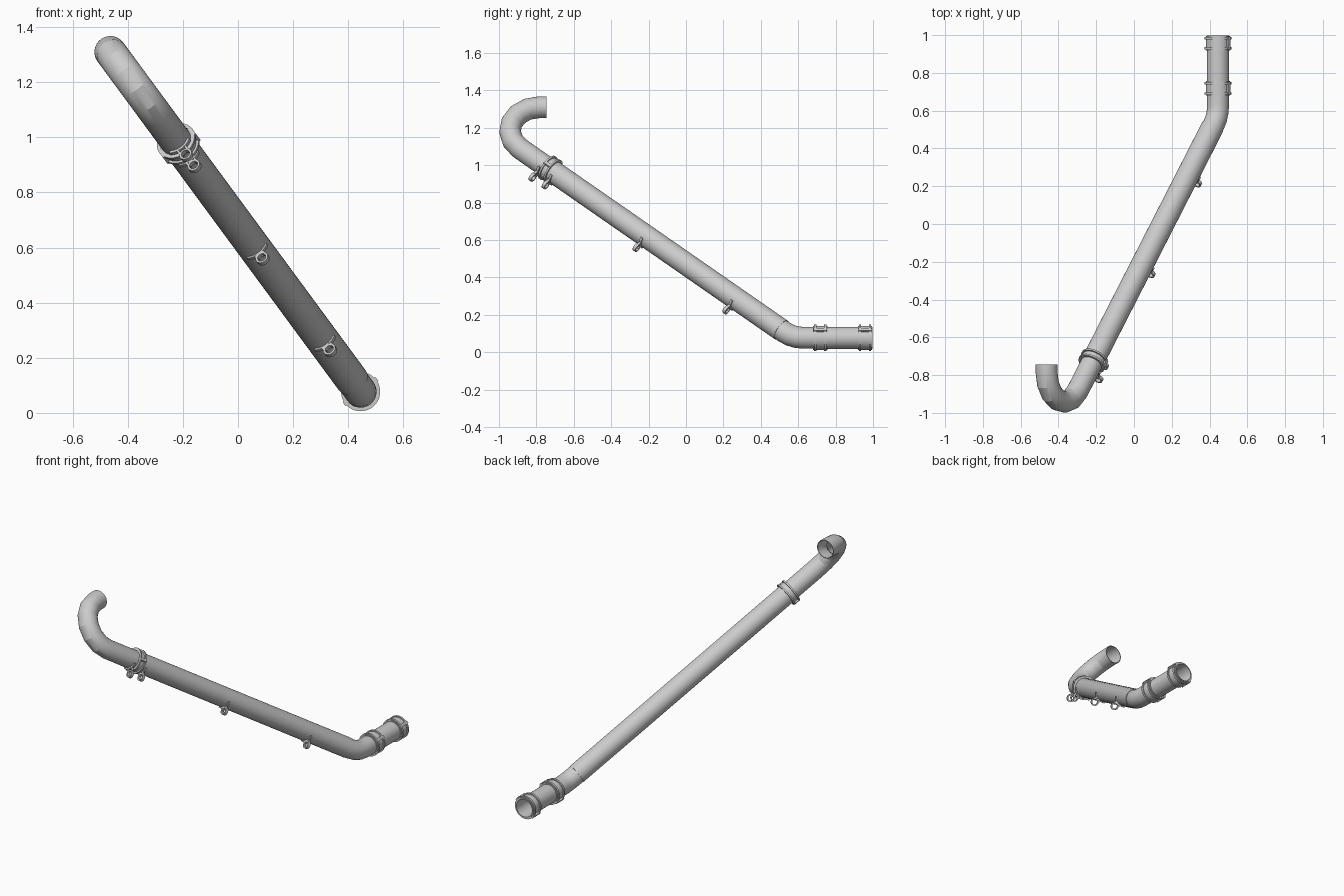
import bpy, bmesh
from math import sin, cos, pi, radians
from mathutils import Vector, Matrix

if "Cube" in bpy.data.objects:
    bpy.data.objects.remove(bpy.data.objects["Cube"])

U = Vector((-0.593, 0, 0.805)).normalized()   # slanted plane of the pipe run
Y = Vector((0, 1, 0))
N = Y.cross(U).normalized()
ANG = radians(40.8)
AX = -cos(ANG) * Y + sin(ANG) * U             # direction of the long pipe
OUT = -(sin(ANG) * Y + cos(ANG) * U)          # underside of the long pipe


def P(y, u):
    return Vector((0.445, 0, 0.077)) + Y * y + U * u


def on_axis(y):
    return P(y, 0.862 * (0.57 - y))


def finish(name, bm, angle=20):
    bmesh.ops.recalc_face_normals(bm, faces=bm.faces)
    me = bpy.data.meshes.new(name)
    bm.to_mesh(me)
    bm.free()
    ob = bpy.data.objects.new(name, me)
    bpy.context.collection.objects.link(ob)
    bpy.ops.object.select_all(action='DESELECT')
    ob.select_set(True)
    bpy.context.view_layer.objects.active = ob
    bpy.ops.object.shade_smooth_by_angle(angle=radians(angle))
    return ob


def bridge(bm, a, b, closed=True):
    n = len(a)
    for i in range(n if closed else n - 1):
        j = (i + 1) % n
        bm.faces.new((a[i], a[j], b[j], b[i]))


def tube(name, pts, r, wall=0.004, sides=32):
    """Open hollow pipe along points lying in the slanted plane."""
    bm = bmesh.new()
    skins = []
    for rad in (r, r - wall):
        rings = []
        for k, p in enumerate(pts):
            t = (pts[min(k + 1, len(pts) - 1)] - pts[max(k - 1, 0)]).normalized()
            if 0 < k < len(pts) - 1:
                t = ((pts[k + 1] - p).normalized() + (p - pts[k - 1]).normalized()).normalized()
            b = t.cross(N)
            rings.append([bm.verts.new(p + rad * (cos(2 * pi * i / sides) * N + sin(2 * pi * i / sides) * b))
                          for i in range(sides)])
        for a, b in zip(rings, rings[1:]):
            bridge(bm, a, b)
        skins.append(rings)
    for e in (0, -1):
        bridge(bm, skins[0][e], skins[1][e])
    return finish(name, bm)


def band(name, c, axis, ref, r0, r1, width, half=pi, sides=32):
    """Rectangular-section ring, or an arc of +-half radians about ref."""
    bm = bmesh.new()
    full = half >= pi
    side = axis.cross(ref).normalized()
    secs = []
    for i in range(sides if full else sides + 1):
        a = -half + 2 * half * i / sides
        d = cos(a) * ref + sin(a) * side
        secs.append([bm.verts.new(c + d * r + axis * h) for r, h in
                     ((r0, -width / 2), (r1, -width / 2), (r1, width / 2), (r0, width / 2))])
    for a, b in zip(secs, secs[1:]):
        bridge(bm, a, b)
    if full:
        bridge(bm, secs[-1], secs[0])
    else:
        bm.faces.new(secs[0])
        bm.faces.new(secs[-1])
    return finish(name, bm, 30)


def block(name, c, ex, ey, ez, size):
    bm = bmesh.new()
    bmesh.ops.create_cube(bm, size=1)
    m = Matrix((ex * size[0], ey * size[1], ez * size[2])).transposed().to_4x4()
    bm.transform(Matrix.Translation(c) @ m)
    return finish(name, bm)


def arc(yc, uc, r, a0, a1, n):
    return [P(yc + r * cos(a0 + (a1 - a0) * i / n), uc + r * sin(a0 + (a1 - a0) * i / n))
            for i in range(n + 1)]


# outlet pipe, elbow, long pipe and return hook
R = 0.156
elbow = arc(0.628, R, R, -pi / 2, -pi / 2 - ANG, 3)
hook = arc(-0.785, 1.375, R, 1.5 * pi - ANG, pi / 2, 6)
tube("outlet_pipe", [P(0.998, 0), P(0.71, 0)], 0.059)
tube("elbow_pipe", [P(0.72, 0)] + elbow + [elbow[-1] + AX * 0.06], 0.058)
tube("long_pipe", [elbow[-1] + AX * 0.02, on_axis(-0.735)], 0.0605)
tube("hook_pipe", [on_axis(-0.72)] + hook + [P(-0.745, 1.531)], 0.058)

# double-banded couplings on the outlet
for k, y in enumerate((0.718, 0.957)):
    c = P(y, 0)
    band(f"coupling_sleeve_{k}", c, Y, U, 0.058, 0.064, 0.076)
    for d in (-0.027, 0.027):
        band(f"coupling_band_{k}", c + Y * d, Y, U, 0.062, 0.071, 0.012)
    for a in (radians(38), radians(218)):
        d = Vector((cos(a), 0, sin(a)))
        block(f"coupling_bolt_{k}", c + d * 0.069, d, Y, d.cross(Y), (0.012, 0.072, 0.018))

# clamp joining the hook to the long pipe
c = on_axis(-0.725)
band("joint_sleeve", c, AX, OUT, 0.058, 0.065, 0.042)
for d in (-0.018, 0.018):
    band("joint_band", c + AX * d, AX, OUT, 0.062, 0.074, 0.010)
for s in (-1, 1):
    block("joint_bolt", c + OUT * 0.02 + N * s * 0.068, AX, OUT, N, (0.046, 0.018, 0.012))

# hanger clips: curved saddle, stem and eye under the pipe
for k, (y, off) in enumerate(((0.275, 0.09), (-0.205, 0.09), (-0.69, 0.092), (-0.755, 0.1))):
    c = on_axis(y)
    band(f"clip_saddle_{k}", c, AX, OUT, 0.058, 0.067, 0.014, radians(42), 10)
    for s in (-1, 1):
        block(f"clip_stem_{k}", c + OUT * 0.071 + N * s * 0.016, AX, OUT, N, (0.012, 0.026, 0.008))
    band(f"clip_eye_{k}", c + OUT * off, AX, OUT, 0.016, 0.024, 0.018, sides=16)
